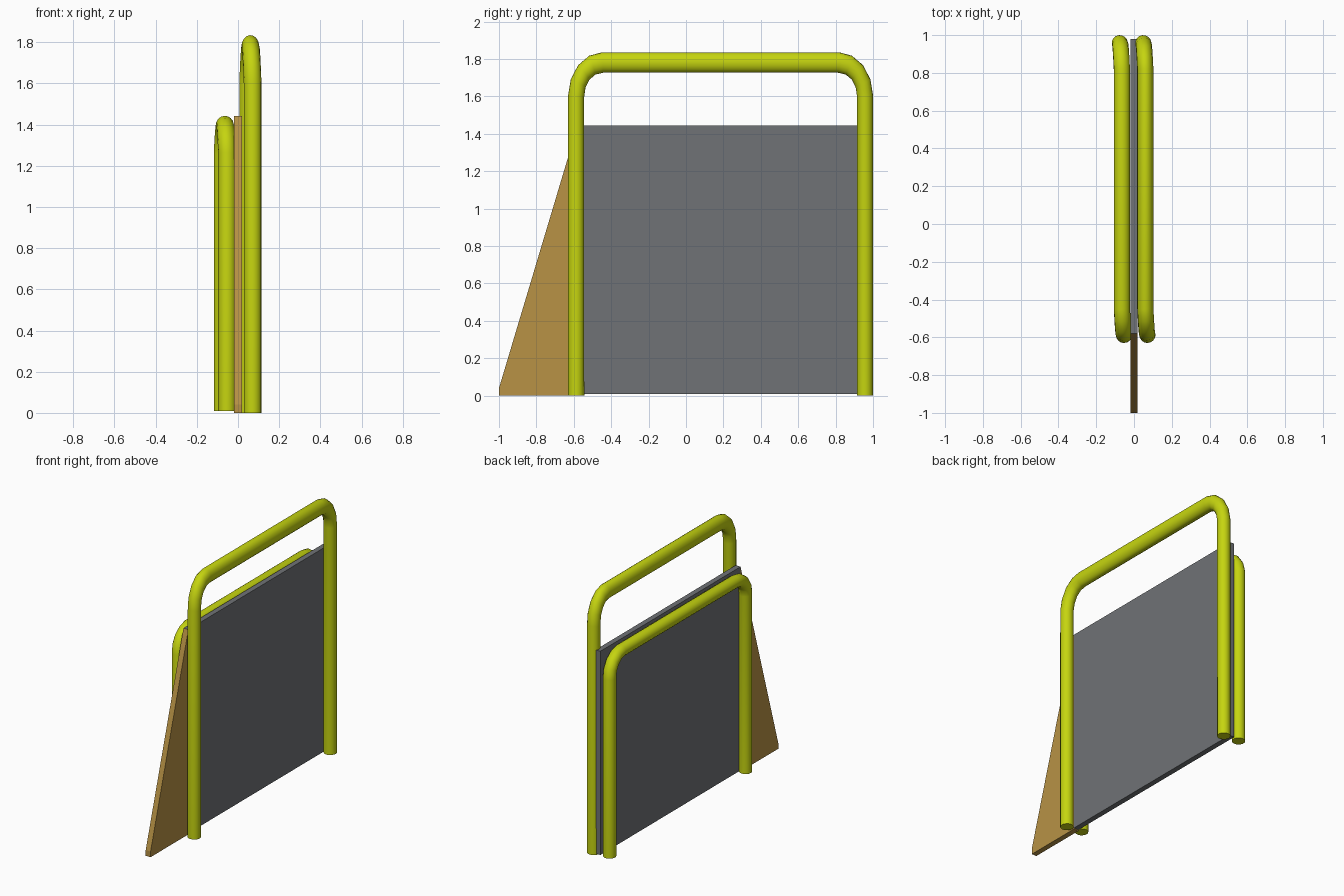
import bpy
import bmesh
from math import sin, cos, pi, radians

if "Cube" in bpy.data.objects:
    bpy.data.objects.remove(bpy.data.objects["Cube"])


def material(name, rgb):
    m = bpy.data.materials.new(name)
    m.diffuse_color = (*rgb, 1)
    m.use_nodes = True
    m.node_tree.nodes["Principled BSDF"].inputs["Base Color"].default_value = m.diffuse_color
    return m


YELLOW = material("yellow_paint", (0.56, 0.66, 0.005))
TAN = material("tan_board", (0.48, 0.29, 0.06))
GREY = material("grey_board", (0.16, 0.17, 0.18))


def slab(name, profile, half, mat):
    """Extrude a (y, z) outline to both sides of x = 0."""
    bm = bmesh.new()
    face = bm.faces.new([bm.verts.new((-half, y, z)) for y, z in profile])
    ext = bmesh.ops.extrude_face_region(bm, geom=[face])
    verts = [v for v in ext["geom"] if isinstance(v, bmesh.types.BMVert)]
    bmesh.ops.translate(bm, verts=verts, vec=(2 * half, 0, 0))
    bmesh.ops.recalc_face_normals(bm, faces=bm.faces)
    me = bpy.data.meshes.new(name)
    bm.to_mesh(me)
    bm.free()
    me.materials.append(mat)
    ob = bpy.data.objects.new(name, me)
    bpy.context.collection.objects.link(ob)
    return ob


def hoop(name, x, base, stretch):
    """Bent tube: two posts joined by a top bar, slightly skewed in x."""
    y0, y1, top, r, tube, skew = -0.587, 0.957, 1.402, 0.14, 0.043, 0.011
    steps = 4
    bend = [(skew * (1 - i / steps), r - r * cos(i * pi / 2 / steps),
             top - r + r * sin(i * pi / 2 / steps)) for i in range(steps + 1)]
    front = [(x + skew, y0, 0)] + [(x + s, y0 + d, z) for s, d, z in bend]
    back = [(x - skew, y1, 0)] + [(x - s, y1 - d, z) for s, d, z in bend]
    path = front + back[::-1]
    cu = bpy.data.curves.new(name, "CURVE")
    cu.dimensions = "3D"
    cu.bevel_depth = tube
    cu.bevel_resolution = 6
    cu.use_fill_caps = True
    sp = cu.splines.new("POLY")
    sp.points.add(len(path) - 1)
    for p, co in zip(sp.points, path):
        p.co = (*co, 1)
    cu.materials.append(YELLOW)
    ob = bpy.data.objects.new(name, cu)
    bpy.context.collection.objects.link(ob)
    ob.location.z = base
    ob.scale.z = stretch
    bpy.ops.object.select_all(action="DESELECT")
    ob.select_set(True)
    bpy.context.view_layer.objects.active = ob
    bpy.ops.object.convert(target="MESH")
    bpy.ops.object.shade_smooth_by_angle(angle=radians(35))


# Main panel
slab("panel", [(-0.58, 0.008), (0.98, 0.008), (0.98, 1.443), (-0.58, 1.443)], 0.019, GREY)

# Sloping front fin
slab("front_fin", [(-1, 0), (-0.58, 0), (-0.58, 1.443), (-1, 0.04)], 0.019, TAN)

# Tall and short tube hoops either side of the panel
hoop("tall_hoop", 0.06, 0, 1.27)
hoop("short_hoop", -0.064, 0.008, 0.993)
